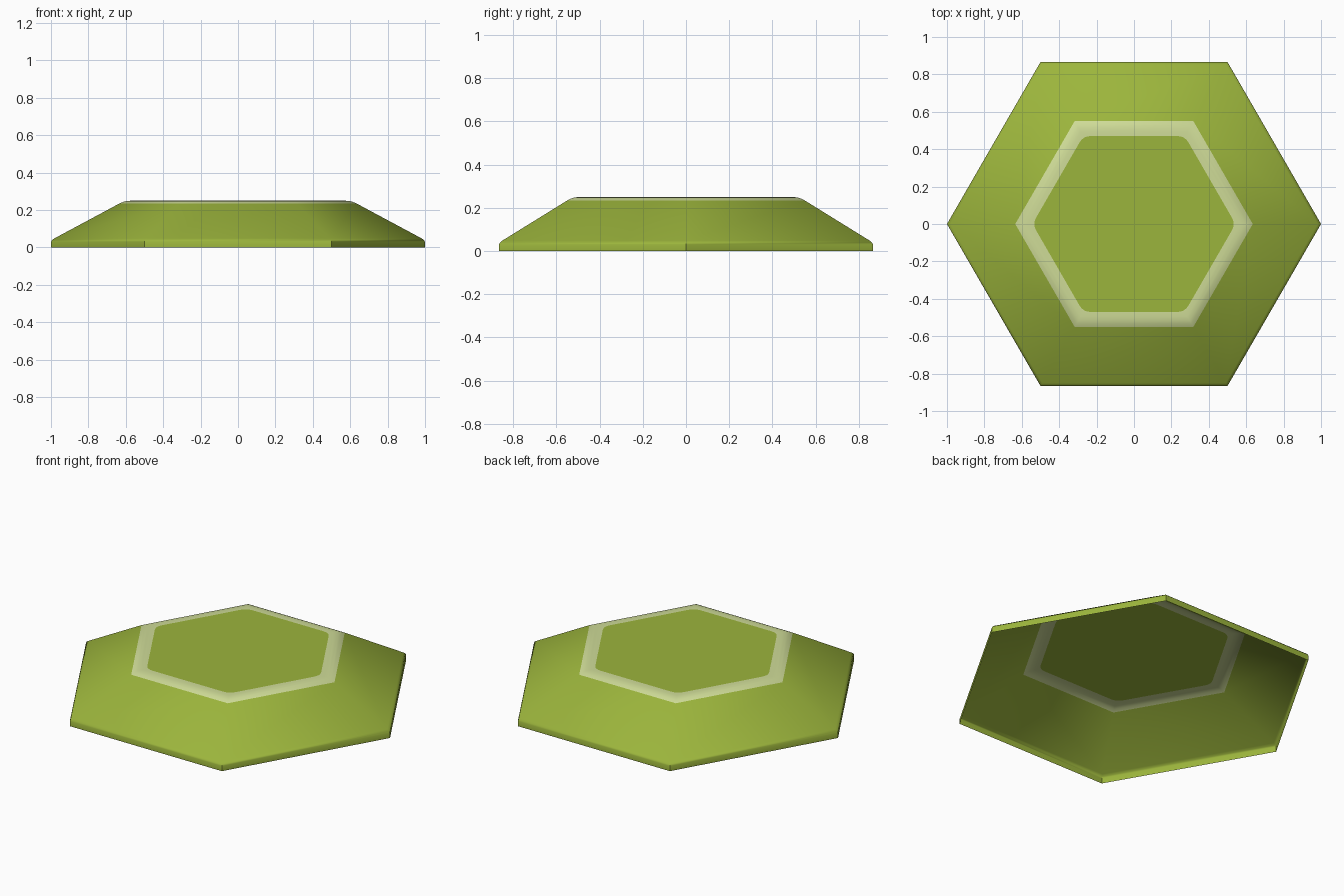
import bpy, bmesh, math
from mathutils import Vector

if "Cube" in bpy.data.objects:
    bpy.data.objects.remove(bpy.data.objects["Cube"], do_unlink=True)


def material(name, rgb):
    m = bpy.data.materials.new(name)
    m.use_nodes = True
    color = (*rgb, 1)
    m.diffuse_color = color
    bsdf = m.node_tree.nodes["Principled BSDF"]
    bsdf.inputs["Base Color"].default_value = color
    return m


def corner(i, radius, z):
    a = math.radians(60 * i)
    return Vector((radius * math.cos(a), radius * math.sin(a), z))


GREEN, PALE = 0, 1
TOP = 0.25

# Profile from the open base up to the flat top: (corner radius, height)
profile = [(1, 0), (1, 0.03), (0.995, 0.039), (0.982, 0.048),
           (0.635, 0.234), (0.615, 0.243), (0.595, 0.248), (0.57, TOP)]
BAND_START = 4

bm = bmesh.new()
rings = [[bm.verts.new(corner(i, r, z)) for i in range(6)] for r, z in profile]

# Hexagonal shell: rim, slope and rounded shoulder
for k, (low, high) in enumerate(zip(rings, rings[1:])):
    for i in range(6):
        j = (i + 1) % 6
        f = bm.faces.new((low[i], low[j], high[j], high[i]))
        f.material_index = PALE if k >= BAND_START else GREEN

# Inner edge of the pale band, with rounded corners
inner = []
for i in range(6):
    tip, before, after = (corner(n, 0.543, TOP) for n in (i, i - 1, i + 1))
    a = tip + (before - tip).normalized() * 0.04
    b = tip + (after - tip).normalized() * 0.04
    arc = []
    for s in range(5):
        t = s / 4
        arc.append(bm.verts.new(a * (1 - t) ** 2 + tip * 2 * t * (1 - t) + b * t * t))
    inner.append(arc)

# Flat part of the band: a fan at each corner and a strip along each side
outer = rings[-1]
for i in range(6):
    j = (i + 1) % 6
    faces = [bm.faces.new((outer[i], q, p)) for p, q in zip(inner[i], inner[i][1:])]
    faces.append(bm.faces.new((outer[i], outer[j], inner[j][0], inner[i][-1])))
    for f in faces:
        f.material_index = PALE

# Green top panel
bm.faces.new([v for arc in inner for v in arc])
bmesh.ops.recalc_face_normals(bm, faces=bm.faces)
top = max(bm.faces, key=lambda f: f.calc_center_median().z)
if top.normal.z < 0:
    bmesh.ops.reverse_faces(bm, faces=bm.faces)

mesh = bpy.data.meshes.new("hexagonal_shell")
bm.to_mesh(mesh)
bm.free()
mesh.materials.append(material("leaf green", (0.33, 0.46, 0.045)))
mesh.materials.append(material("pale green", (0.62, 0.71, 0.31)))
shell = bpy.data.objects.new("hexagonal_shell", mesh)
bpy.context.collection.objects.link(shell)

# Soft slope corners, crisp rim corners
bpy.ops.object.select_all(action="DESELECT")
shell.select_set(True)
bpy.context.view_layer.objects.active = shell
bpy.ops.object.shade_smooth_by_angle(angle=math.radians(45))
